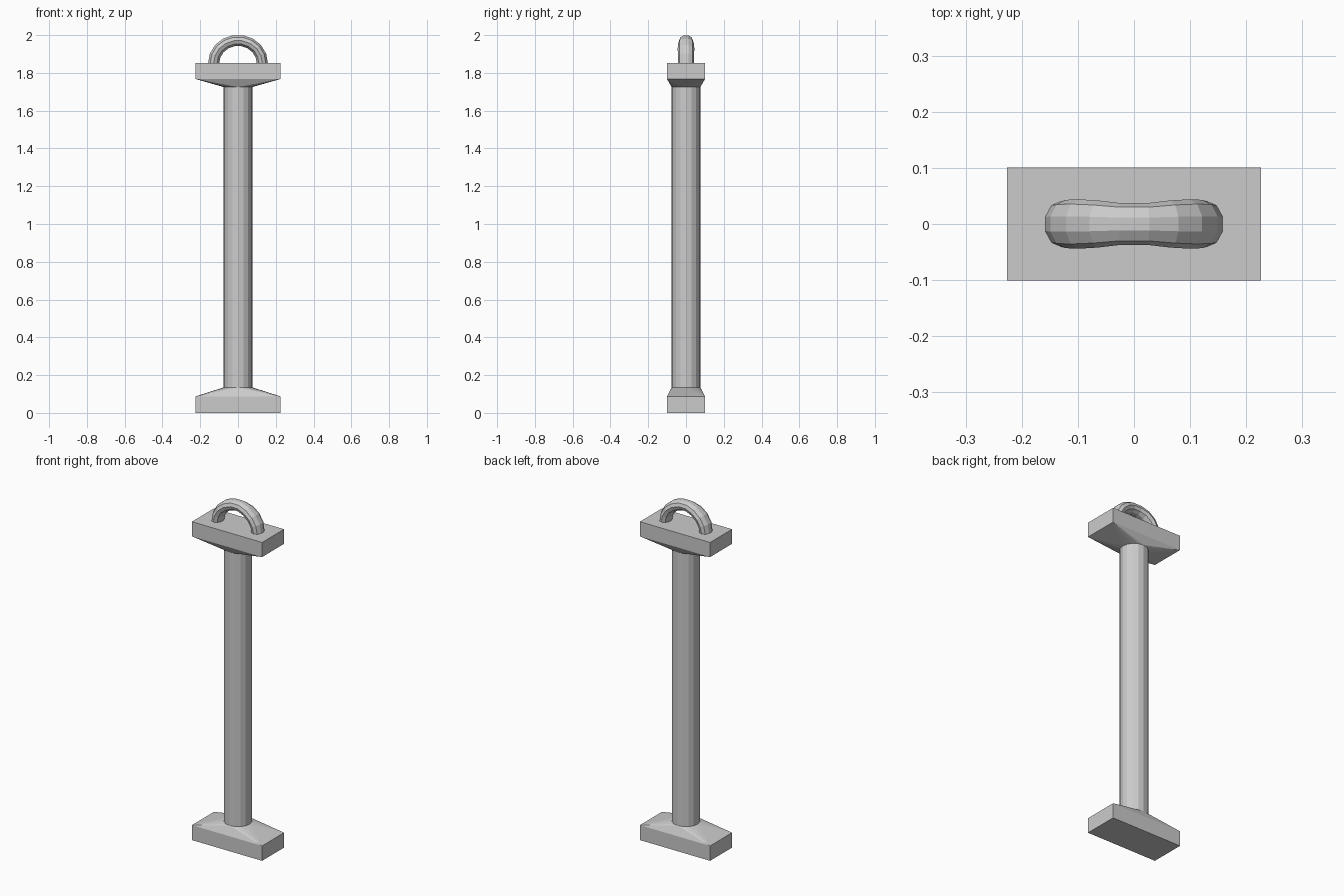
import bpy, bmesh
from math import sin, cos, pi, radians

if "Cube" in bpy.data.objects:
    bpy.data.objects.remove(bpy.data.objects["Cube"])

SIDES, R = 16, 0.076        # shaft
HX, HY = 0.226, 0.101       # end block half sizes


def finish(bm, name):
    bmesh.ops.recalc_face_normals(bm, faces=bm.faces)
    me = bpy.data.meshes.new(name)
    bm.to_mesh(me)
    bm.free()
    ob = bpy.data.objects.new(name, me)
    bpy.context.collection.objects.link(ob)
    return ob


def ring(z):
    return [(R * cos(2 * pi * i / SIDES), R * sin(2 * pi * i / SIDES), z) for i in range(SIDES)]


# End block: rectangular slab that tapers into the round shaft
def end_block(name, z_outer, z_shoulder, z_neck):
    bm = bmesh.new()
    pts = [(sx * HX, sy * HY, z) for z in (z_outer, z_shoulder) for sx in (-1, 1) for sy in (-1, 1)]
    for p in pts + ring(z_neck):
        bm.verts.new(p)
    bmesh.ops.convex_hull(bm, input=bm.verts)
    bmesh.ops.dissolve_limit(bm, angle_limit=radians(1), verts=bm.verts, edges=bm.edges)
    return finish(bm, name)


end_block("base_block", 0.0, 0.087, 0.135)
end_block("top_block", 1.853, 1.768, 1.725)

# Shaft
bm = bmesh.new()
lo = [bm.verts.new(p) for p in ring(0.13)]
hi = [bm.verts.new(p) for p in ring(1.73)]
for i in range(SIDES):
    j = (i + 1) % SIDES
    bm.faces.new((lo[i], lo[j], hi[j], hi[i]))
finish(bm, "shaft")

# Carry handle: ten-sided oval section swept along a half ellipse
widths = [0.041, 0.043, 0.044, 0.042, 0.037]    # half width, foot to crown
widths += widths[::-1]
bm = bmesh.new()
rings = []
for k, w in enumerate(widths):
    a = radians(20 * k)
    loop = []
    for i in range(10):
        t = radians(18 + 36 * i)
        d = 0.031 * cos(t)
        loop.append(bm.verts.new(((0.129 + d) * cos(a), w * sin(t), 1.851 + (0.121 + d) * sin(a))))
    rings.append(loop)
for r0, r1 in zip(rings, rings[1:]):
    for i in range(10):
        j = (i + 1) % 10
        bm.faces.new((r0[i], r0[j], r1[j], r1[i]))
bm.faces.new(rings[0])
bm.faces.new(rings[-1])
finish(bm, "handle")
